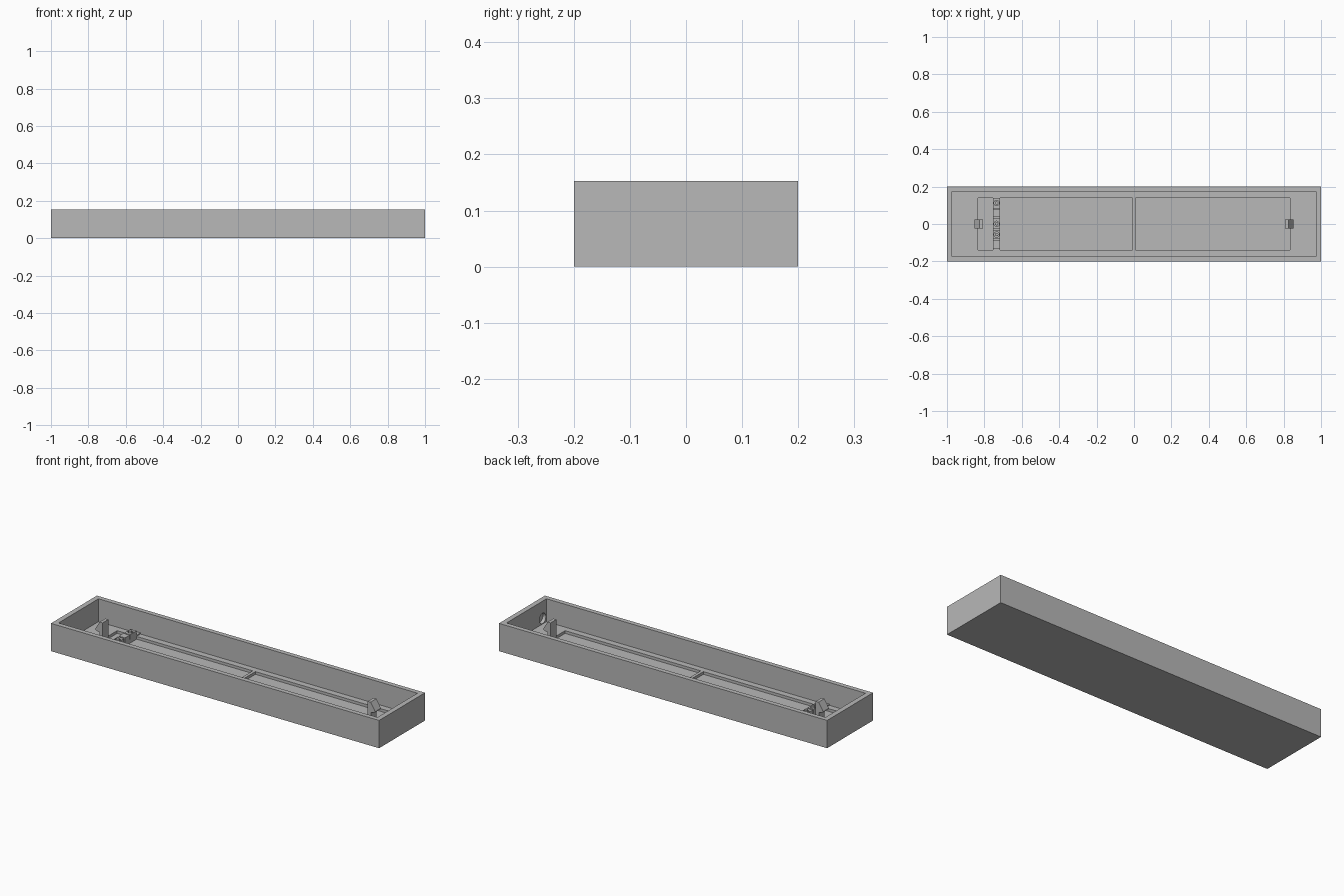
import bpy
import bmesh
import math
from mathutils import Matrix

cube = bpy.data.objects.get("Cube")
if cube:
    bpy.data.objects.remove(cube, do_unlink=True)

grey = bpy.data.materials.new("plain_grey")
grey.use_nodes = True
grey.diffuse_color = (0.48, 0.48, 0.48, 1)
grey.node_tree.nodes["Principled BSDF"].inputs["Base Color"].default_value = grey.diffuse_color


def finish(name, bm):
    bmesh.ops.recalc_face_normals(bm, faces=bm.faces)
    mesh = bpy.data.meshes.new(name)
    bm.to_mesh(mesh)
    bm.free()
    mesh.materials.append(grey)
    obj = bpy.data.objects.new(name, mesh)
    bpy.context.scene.collection.objects.link(obj)
    return obj


def box(name, x, y, z):
    """Box from (low, high) ranges."""
    bm = bmesh.new()
    bmesh.ops.create_cube(bm, size=1)
    for v in bm.verts:
        v.co = [r[0] if c < 0 else r[1] for c, r in zip(v.co, (x, y, z))]
    return finish(name, bm)


def cylinder(name, radius, depth, centre, rotation=Matrix()):
    bm = bmesh.new()
    bmesh.ops.create_cone(bm, cap_ends=True, segments=24, radius1=radius, radius2=radius,
                          depth=depth, matrix=Matrix.Translation(centre) @ rotation)
    return finish(name, bm)


def cut(obj, cutter):
    mod = obj.modifiers.new("cut", 'BOOLEAN')
    mod.operation = 'DIFFERENCE'
    mod.solver = 'EXACT'
    mod.object = cutter
    cutter.hide_render = True
    bpy.context.view_layer.update()
    graph = bpy.context.evaluated_depsgraph_get()
    result = bpy.data.meshes.new_from_object(obj.evaluated_get(graph))
    obj.modifiers.clear()
    obj.data = result
    bpy.data.objects.remove(cutter, do_unlink=True)


TOP, FLOOR, POCKET = 0.153, 0.027, 0.012

# Open tray with two shallow floor pockets separated by a thin rib
tray = box("tray", (-1, 1), (-0.2, 0.2), (0, TOP))
cut(tray, box("cavity_cutter", (-0.972, 0.972), (-0.174, 0.174), (FLOOR, 0.3)))
for side in (-1, 1):
    ends = sorted((side * 0.008, side * 0.835))
    cut(tray, box("pocket_cutter", ends, (-0.14, 0.14), (POCKET, 0.2)))

# Blind round socket in the inner end wall
cut(tray, cylinder("socket_cutter", 0.028, 0.04, (0.97, -0.14, 0.058),
                   Matrix.Rotation(math.pi / 2, 4, 'Y')))

# Barbed snap clips, mirrored at the two ends
profile = [(0.808, 0.01), (0.828, 0.01), (0.828, 0.083), (0.852, 0.09),
           (0.852, 0.098), (0.826, 0.14), (0.808, 0.14)]
for side, label in ((1, "left"), (-1, "right")):
    bm = bmesh.new()
    face = bm.faces.new([bm.verts.new((side * x, -0.025, z)) for x, z in profile])
    ext = bmesh.ops.extrude_face_region(bm, geom=[face])
    new_verts = [g for g in ext["geom"] if isinstance(g, bmesh.types.BMVert)]
    bmesh.ops.translate(bm, verts=new_verts, vec=(0, 0.05, 0))
    finish(label + "_snap_clip", bm)

# Cross strip carrying a row of small holder blocks
strip_x = (-0.753, -0.716)
box("cross_strip", strip_x, (-0.175, 0.175), (0.01, 0.034))
blocks = [(-0.13, -0.085), (-0.078, -0.035), (-0.028, 0.03), (0.038, 0.078), (0.084, 0.14)]
for i, span in enumerate(blocks):
    block = box(f"holder_block_{i + 1}", strip_x, span, (0.02, 0.058))
    if i in (1, 2, 4):
        middle = (sum(strip_x) / 2, sum(span) / 2, 0.058)
        cut(block, cylinder("screw_hole_cutter", 0.014, 0.03, middle))
        cylinder(f"screw_{i + 1}", 0.009, 0.024, (middle[0], middle[1], 0.054))
